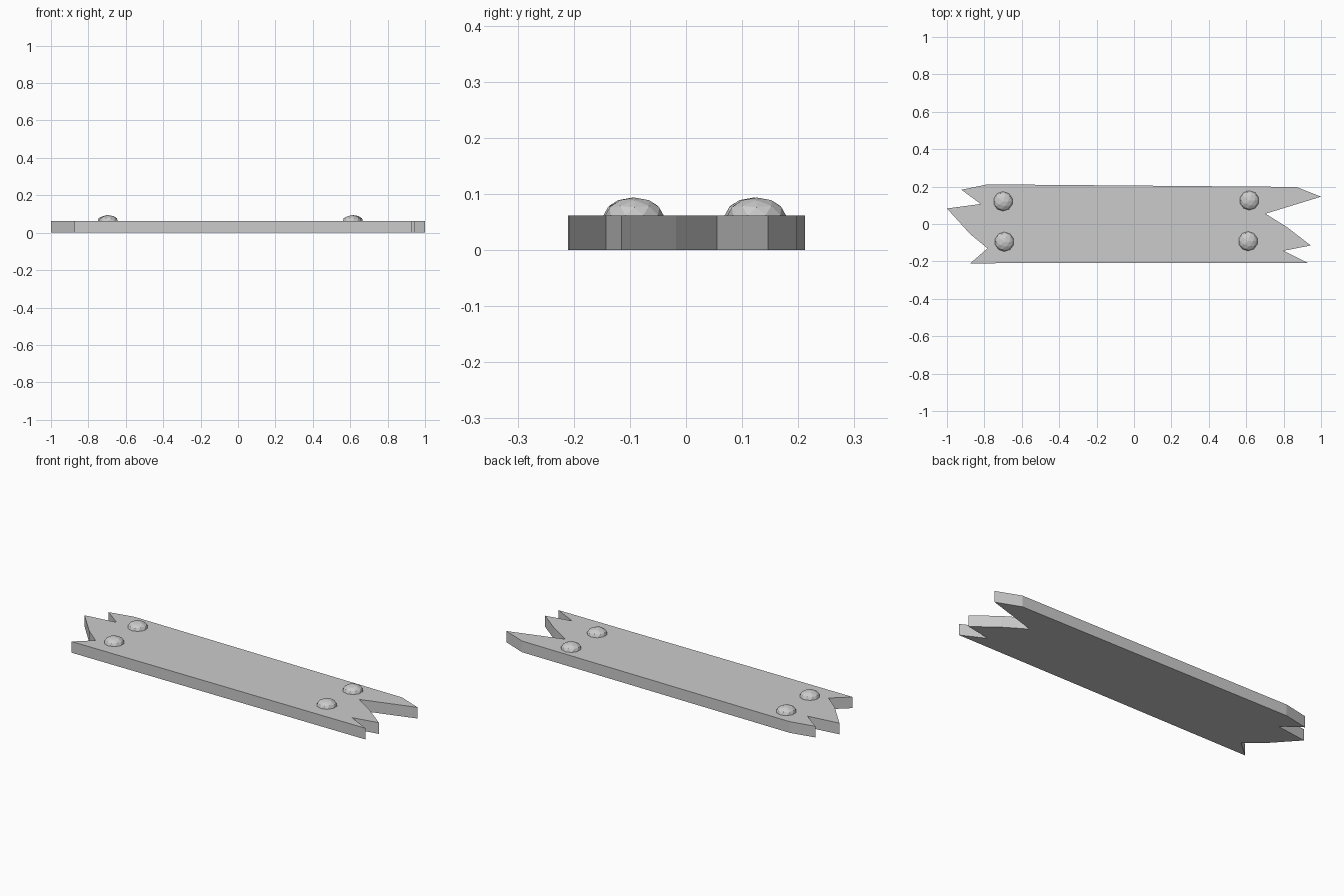
import bpy, bmesh

if "Cube" in bpy.data.objects:
    bpy.data.objects.remove(bpy.data.objects["Cube"])

THICK = 0.062

# Plank: splintered outline extruded upwards
outline = [(-0.783, 0.212), (-0.922, 0.183), (-0.82, 0.107), (-1.0, 0.083),
           (-0.875, -0.055), (-0.783, -0.13), (-0.875, -0.21), (0.928, -0.208),
           (0.80, -0.143), (0.945, -0.115), (0.82, -0.018), (0.703, 0.055),
           (1.0, 0.146), (0.868, 0.198)]
bm = bmesh.new()
face = bm.faces.new([bm.verts.new((x, y, 0)) for x, y in outline])
ext = bmesh.ops.extrude_face_region(bm, geom=[face])
bmesh.ops.translate(bm, vec=(0, 0, THICK),
                    verts=[v for v in ext["geom"] if isinstance(v, bmesh.types.BMVert)])
bmesh.ops.recalc_face_normals(bm, faces=bm.faces)
mesh = bpy.data.meshes.new("plank")
bm.to_mesh(mesh)
bm.free()
bpy.context.collection.objects.link(bpy.data.objects.new("plank", mesh))

# Nail heads: flattened low-poly domes sunk halfway into the plank
nails = [(-0.70, 0.121), (-0.693, -0.095), (0.617, 0.126), (0.61, -0.092)]
for i, (x, y) in enumerate(nails):
    bpy.ops.mesh.primitive_ico_sphere_add(subdivisions=2, radius=0.052,
                                          location=(x, y, THICK))
    nail = bpy.context.object
    nail.name = f"nail_head_{i + 1}"
    nail.scale.z = 0.61
